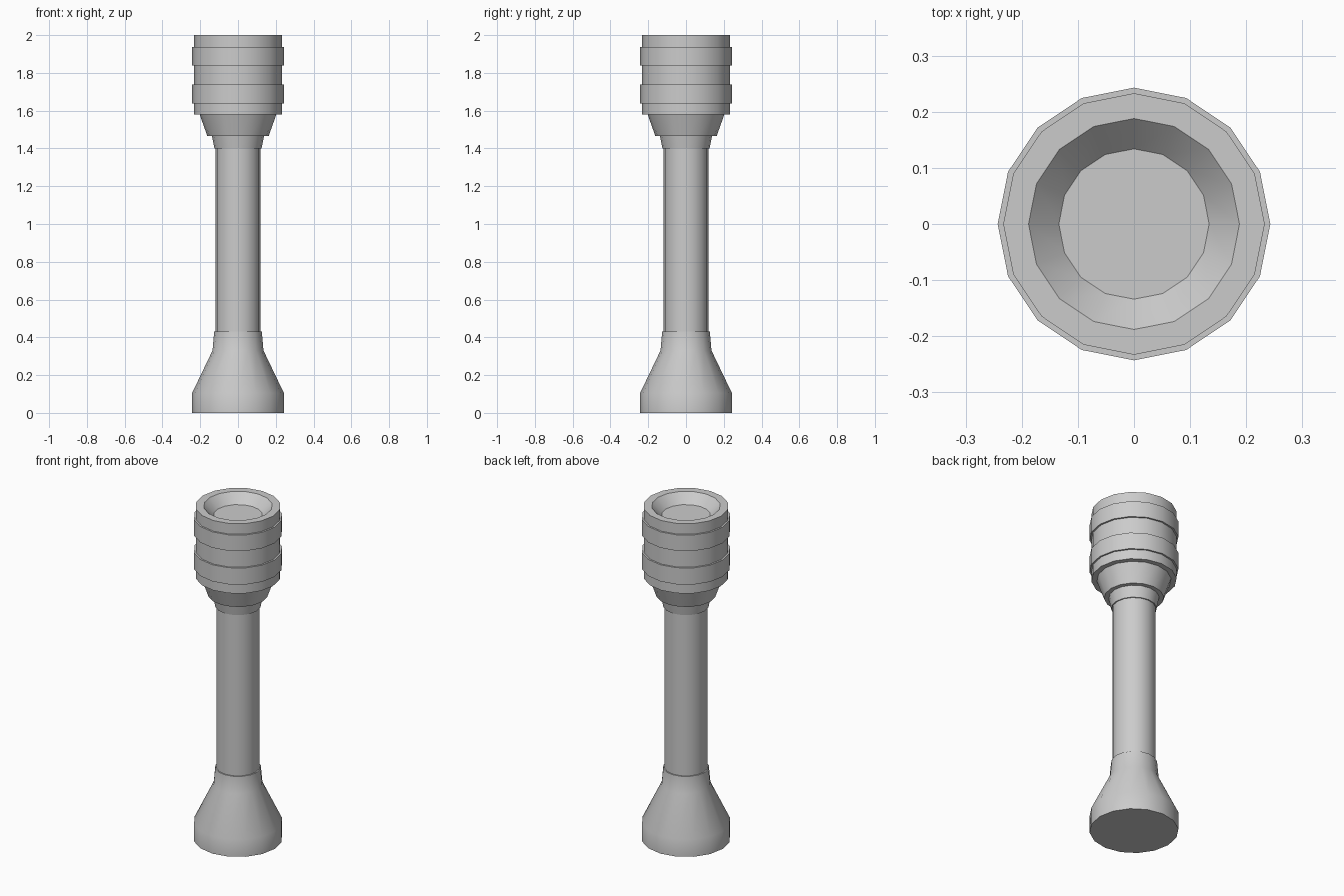
import bpy, bmesh, math

if "Cube" in bpy.data.objects:
    bpy.data.objects.remove(bpy.data.objects["Cube"])

SIDES = 16


def lathe(name, profile):
    """Revolve (radius, z) points around z; radius 0 ends close with a flat cap."""
    bm = bmesh.new()
    rings = []
    for r, z in profile:
        if r == 0:
            continue
        rings.append([bm.verts.new((r * math.cos(2 * math.pi * i / SIDES),
                                    r * math.sin(2 * math.pi * i / SIDES), z))
                      for i in range(SIDES)])
    for a, b in zip(rings, rings[1:]):
        for i in range(SIDES):
            j = (i + 1) % SIDES
            bm.faces.new((a[i], a[j], b[j], b[i]))
    if profile[0][0] == 0:
        bm.faces.new(rings[0][::-1])
    if profile[-1][0] == 0:
        bm.faces.new(rings[-1])
    me = bpy.data.meshes.new(name)
    bm.to_mesh(me)
    bm.free()
    ob = bpy.data.objects.new(name, me)
    bpy.context.collection.objects.link(ob)
    bpy.ops.object.select_all(action='DESELECT')
    ob.select_set(True)
    bpy.context.view_layer.objects.active = ob
    bpy.ops.object.shade_smooth_by_angle(angle=math.radians(35))
    return ob


# Flared foot with a small lip onto the shaft
lathe("foot", [(0, 0), (0.243, 0), (0.243, 0.105), (0.135, 0.33),
               (0.126, 0.43), (0.119, 0.43)])

# Slim grip
lathe("shaft", [(0.119, 0.43), (0.119, 1.40)])

# Stepped collar widening to the head
lathe("collar", [(0.119, 1.40), (0.125, 1.40), (0.138, 1.467), (0.163, 1.467),
                 (0.203, 1.58)])

# Head with two raised bands and a dished recess in the top
R, BAND = 0.233, 0.243
head = [(0.203, 1.58), (R, 1.58)]
for z0, z1 in ((1.638, 1.738), (1.84, 1.936)):
    head += [(R, z0), (BAND, z0), (BAND, z1), (R, z1)]
head += [(R, 2.0), (0.188, 2.0), (0.134, 1.945), (0, 1.945)]
lathe("head", head)
